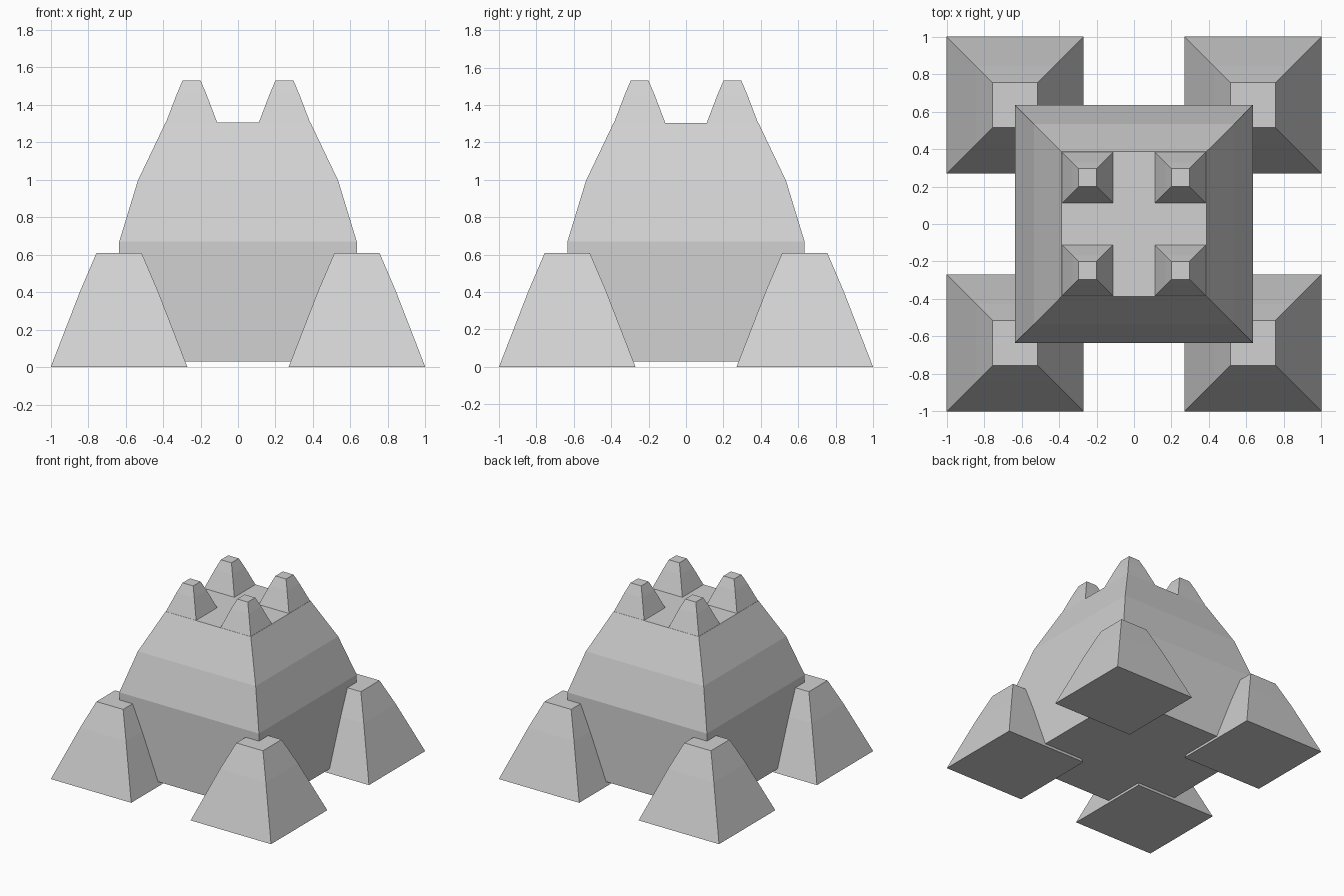
import bpy
import bmesh

cube = bpy.data.objects.get("Cube")
if cube:
    bpy.data.objects.remove(cube, do_unlink=True)

# Single flat stone colour
stone = bpy.data.materials.new("light_grey_stone")
stone.use_nodes = True
GREY = (0.64, 0.64, 0.64, 1)
stone.diffuse_color = GREY
bsdf = next(n for n in stone.node_tree.nodes if n.type == 'BSDF_PRINCIPLED')
bsdf.inputs["Base Color"].default_value = GREY


def square_tower(name, x, y, profile):
    """Closed stack of square rings given as (half width, height)."""
    bm = bmesh.new()
    rings = []
    for half, z in profile:
        rings.append([bm.verts.new((sx * half, sy * half, z))
                      for sx, sy in ((-1, -1), (1, -1), (1, 1), (-1, 1))])
    bm.faces.new(rings[0][::-1])
    bm.faces.new(rings[-1])
    for low, high in zip(rings, rings[1:]):
        for i in range(4):
            j = (i + 1) % 4
            bm.faces.new((low[i], low[j], high[j], high[i]))
    bmesh.ops.recalc_face_normals(bm, faces=bm.faces)
    mesh = bpy.data.meshes.new(name)
    bm.to_mesh(mesh)
    bm.free()
    mesh.materials.append(stone)
    obj = bpy.data.objects.new(name, mesh)
    obj.location = (x, y, 0)
    bpy.context.collection.objects.link(obj)
    return obj


# Main body: upright lower block with tapering upper part
square_tower("main_body", 0, 0,
             [(0.634, 0.03), (0.634, 0.67), (0.535, 0.995), (0.387, 1.305)])

# Corner feet and top turrets, one of each per corner
FOOT = [(0.365, 0), (0.208, 0.405), (0.121, 0.608)]
TURRET = [(0.139, 1.3), (0.08, 1.455), (0.048, 1.53)]
for side, sx in (("left", 1), ("right", -1)):
    for end, sy in (("front", -1), ("back", 1)):
        square_tower(f"{end}_{side}_foot", sx * 0.635, sy * 0.635, FOOT)
        square_tower(f"{end}_{side}_turret", sx * 0.248, sy * 0.248, TURRET)
